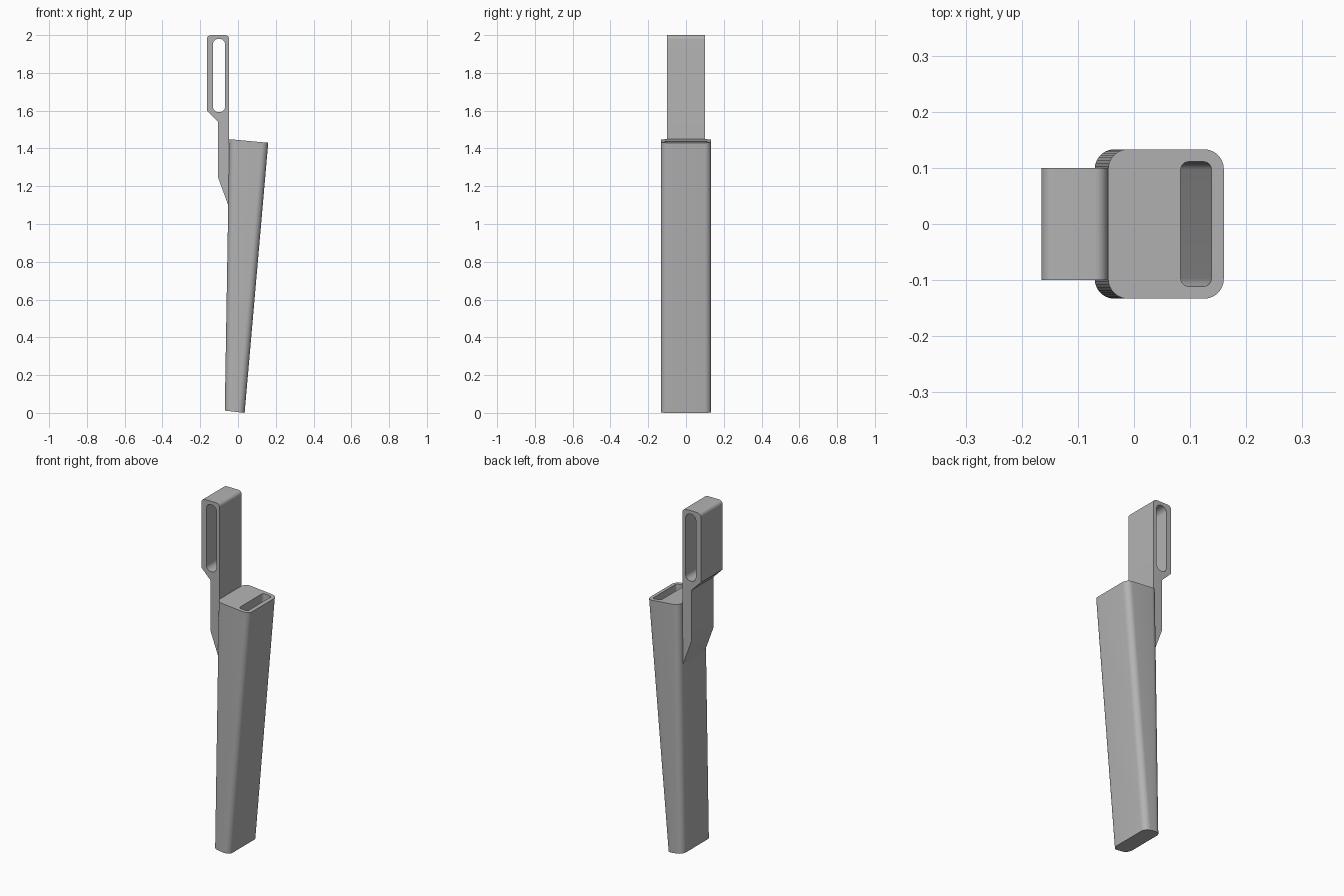
import bpy, bmesh, math

if "Cube" in bpy.data.objects:
    bpy.data.objects.remove(bpy.data.objects["Cube"], do_unlink=True)

grey = bpy.data.materials.new("plain_grey")
grey.use_nodes = True
grey.diffuse_color = (0.45, 0.45, 0.45, 1)
grey.node_tree.nodes["Principled BSDF"].inputs["Base Color"].default_value = grey.diffuse_color


def rounded_rect(x0, x1, y0, y1, radii, steps=10):
    """Outline points, counter-clockwise from the upper right corner."""
    points = []
    corners = [(x1, y1, -1, -1), (x0, y1, 1, -1), (x0, y0, 1, 1), (x1, y0, -1, 1)]
    for k, ((cx, cy, sx, sy), r) in enumerate(zip(corners, radii)):
        for i in range(steps + 1 if r else 1):
            a = math.pi / 2 * (k + i / steps)
            points.append((cx + r * (sx + math.cos(a)), cy + r * (sy + math.sin(a))))
    return points


def loft(name, sections):
    """Join two rounded sections: x0, x1, half depth, radius, z at x0, z at x1."""
    bm = bmesh.new()
    rings = []
    for x0, x1, half, r, z0, z1 in sections:
        rings.append([bm.verts.new((x, y, z0 + (z1 - z0) * (x - x0) / (x1 - x0)))
                      for x, y in rounded_rect(x0, x1, -half, half, [r] * 4)])
    low, high = rings
    for i in range(len(low)):
        j = (i + 1) % len(low)
        bm.faces.new((low[i], low[j], high[j], high[i]))
    bm.faces.new(low[::-1])
    bm.faces.new(high)
    bmesh.ops.recalc_face_normals(bm, faces=bm.faces)
    mesh = bpy.data.meshes.new(name)
    bm.to_mesh(mesh)
    bm.free()
    mesh.materials.append(grey)
    obj = bpy.data.objects.new(name, mesh)
    bpy.context.collection.objects.link(obj)
    return obj


def activate(obj):
    bpy.ops.object.select_all(action='DESELECT')
    obj.select_set(True)
    bpy.context.view_layer.objects.active = obj


# Tapered sheath body with a deep slot running parallel to its sloping side
body = loft("sheath_body", [(-0.07, 0.035, 0.133, 0.035, 0.012, 0.0),
                            (-0.046, 0.16, 0.133, 0.035, 1.449, 1.43)])
slope, slot_floor, slot_top = 0.087, 0.06, 1.5
sections = []
for z in (slot_floor, slot_top):
    shift = slope * (z - 1.434)
    sections.append((0.083 + shift, 0.138 + shift, 0.111, 0.014, z, z))
cutter = loft("slot_cutter", sections)
cutter.hide_render = True
activate(body)
cut = body.modifiers.new("slot", 'BOOLEAN')
cut.operation, cut.object, cut.solver = 'DIFFERENCE', cutter, 'EXACT'
bpy.ops.object.modifier_apply(modifier=cut.name)
bpy.data.objects.remove(cutter, do_unlink=True)
bpy.ops.object.shade_smooth_by_angle(angle=math.radians(30))

# Belt loop: side profile with a long rounded opening
outer = rounded_rect(-0.165, -0.047, 1.6, 2.0, [0.022, 0.022, 0, 0])[:-1]
outer += [(-0.105, 1.54), (-0.105, 1.245), (-0.052, 1.1), (-0.047, 1.1)]
opening = rounded_rect(-0.133, -0.068, 1.592, 1.98, [0.03] * 4)
curve = bpy.data.curves.new("belt_loop", 'CURVE')
curve.dimensions = '2D'
curve.fill_mode = 'BOTH'
curve.extrude = 0.1
for outline in (outer, opening):
    spline = curve.splines.new('POLY')
    spline.points.add(len(outline) - 1)
    for point, (x, z) in zip(spline.points, outline):
        point.co = (x, z, 0, 1)
    spline.use_cyclic_u = True
curve.materials.append(grey)
belt_loop = bpy.data.objects.new("belt_loop", curve)
bpy.context.collection.objects.link(belt_loop)
belt_loop.rotation_euler.x = math.pi / 2
activate(belt_loop)
bpy.ops.object.convert(target='MESH')
bpy.ops.object.transform_apply(location=False, rotation=True, scale=False)
bm = bmesh.new()
bm.from_mesh(belt_loop.data)
bmesh.ops.remove_doubles(bm, verts=bm.verts, dist=0.0001)
bmesh.ops.recalc_face_normals(bm, faces=bm.faces)
bm.to_mesh(belt_loop.data)
bm.free()
bpy.ops.object.shade_smooth_by_angle(angle=math.radians(30))
